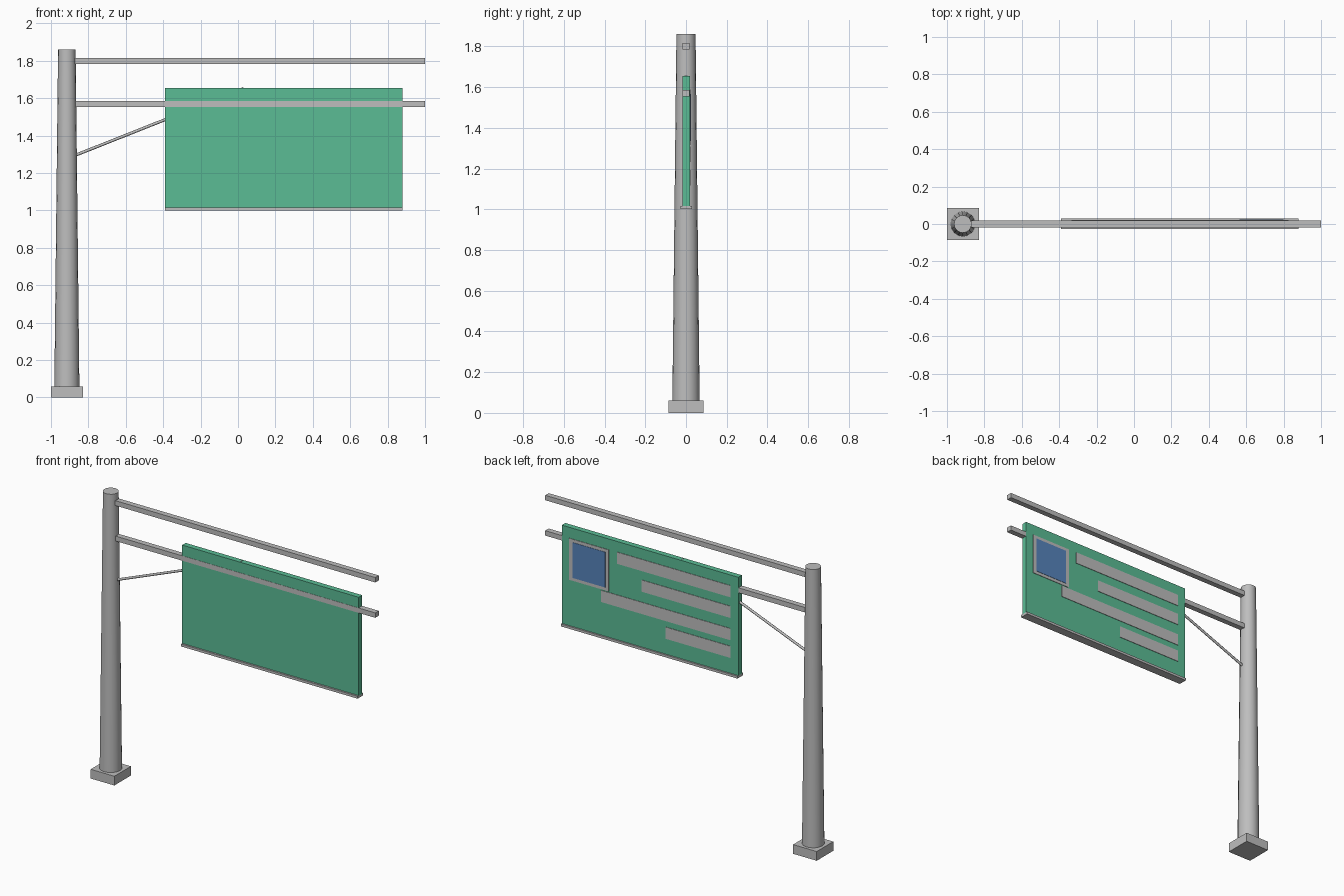
import bpy, math
from mathutils import Vector

cube = bpy.data.objects.get("Cube")
if cube:
    bpy.data.objects.remove(cube, do_unlink=True)


def srgb(r, g, b):
    def lin(c):
        c /= 255
        return c / 12.92 if c <= 0.04045 else ((c + 0.055) / 1.055) ** 2.4
    return (lin(r), lin(g), lin(b), 1.0)


def material(name, colour):
    m = bpy.data.materials.new(name)
    m.use_nodes = True
    m.diffuse_color = colour
    m.node_tree.nodes["Principled BSDF"].inputs["Base Color"].default_value = colour
    return m


GREY = material("steel_grey", srgb(190, 190, 190))
GREEN = material("sign_green", srgb(91, 188, 149))
BLUE = material("emblem_blue", srgb(86, 132, 188))


def box(name, x, y, z, mat):
    """Axis-aligned box from (min, max) ranges."""
    bpy.ops.mesh.primitive_cube_add(size=1, location=[sum(r) / 2 for r in (x, y, z)])
    ob = bpy.context.object
    ob.name = name
    ob.scale = [r[1] - r[0] for r in (x, y, z)]
    bpy.ops.object.transform_apply(location=False, rotation=False, scale=True)
    ob.data.materials.append(mat)
    return ob


POLE_X = -0.915

# Footing and tapered pole
box("footing", (-1.0, -0.83), (-0.085, 0.085), (0, 0.06), GREY)
bpy.ops.mesh.primitive_cone_add(vertices=16, radius1=0.067, radius2=0.047, depth=1.80,
                                location=(POLE_X, 0, 0.96))
pole = bpy.context.object
pole.name = "pole"
pole.data.materials.append(GREY)
bpy.ops.object.shade_smooth_by_angle(angle=math.radians(40))

# Two horizontal arms
for name, z in (("upper_arm", 1.80), ("lower_arm", 1.57)):
    box(name, (POLE_X, 1.0), (-0.018, 0.018), (z - 0.016, z + 0.016), GREY)

# Diagonal brace running up into the panel
start, end = Vector((-0.90, 0, 1.283)), Vector((0.03, 0, 1.652))
axis = end - start
bpy.ops.mesh.primitive_cylinder_add(vertices=8, radius=0.008, depth=axis.length,
                                    location=(start + end) / 2,
                                    rotation=axis.to_track_quat('Z', 'Y').to_euler())
brace = bpy.context.object
brace.name = "brace"
brace.data.materials.append(GREY)
bpy.ops.object.shade_smooth_by_angle(angle=math.radians(50))

# Sign panel with bottom rail
BACK = 0.0195
box("sign_panel", (-0.39, 0.88), (-0.0165, BACK), (1.015, 1.655), GREEN)
box("bottom_rail", (-0.39, 0.88), (-0.028, 0.029), (1.0, 1.016), GREY)

# Framed emblem on the back face
box("emblem_frame", (0.54, 0.825), (BACK - 0.002, BACK + 0.003), (1.315, 1.585), GREY)
box("emblem", (0.565, 0.80), (BACK, BACK + 0.005), (1.335, 1.565), BLUE)

# Message strips, aligned on one side
for i, (left, z) in enumerate(((0.48, 1.549), (0.305, 1.415), (0.595, 1.27), (0.13, 1.155))):
    box(f"message_strip_{i + 1}", (-0.335, left), (BACK - 0.002, BACK + 0.003),
        (z - 0.038, z + 0.038), GREY)
